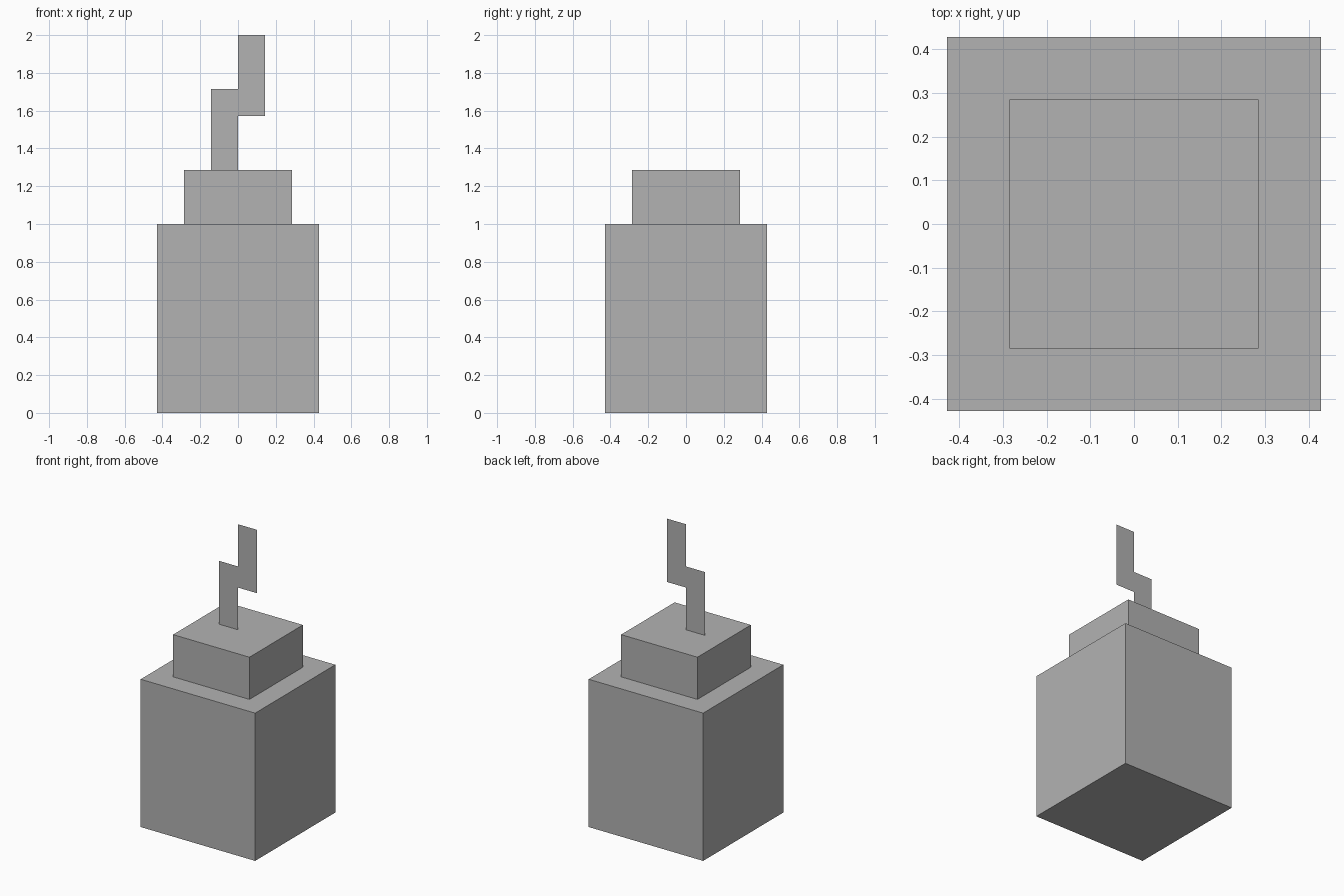
import bpy
import bmesh

cube = bpy.data.objects.get("Cube")
if cube:
    bpy.data.objects.remove(cube, do_unlink=True)

U = 1 / 7  # building module

grey = bpy.data.materials.new("plain grey")
grey.use_nodes = True
colour = (0.448, 0.448, 0.448, 1)
grey.diffuse_color = colour
grey.node_tree.nodes["Principled BSDF"].inputs["Base Color"].default_value = colour


def add_object(name, bm):
    mesh = bpy.data.meshes.new(name)
    bm.to_mesh(mesh)
    bm.free()
    mesh.materials.append(grey)
    obj = bpy.data.objects.new(name, mesh)
    bpy.context.collection.objects.link(obj)
    return obj


def add_block(name, width, bottom, top):
    """Square block centred on the vertical axis."""
    bm = bmesh.new()
    bmesh.ops.create_cube(bm, size=1)
    bmesh.ops.scale(bm, vec=(width, width, top - bottom), verts=bm.verts)
    bmesh.ops.translate(bm, vec=(0, 0, (bottom + top) / 2), verts=bm.verts)
    return add_object(name, bm)


# Body and the narrower block on top
add_block("body", 6 * U, 0, 7 * U)
add_block("upper_block", 4 * U, 7 * U, 9 * U)

# Flat zigzag wick: one paper-thin outline facing the front
outline = [(-1, 9), (0, 9), (0, 11), (1, 11), (1, 14), (0, 14), (0, 12), (-1, 12)]
bm = bmesh.new()
bm.faces.new([bm.verts.new((x * U, 0, z * U)) for x, z in outline])
add_object("wick", bm)
